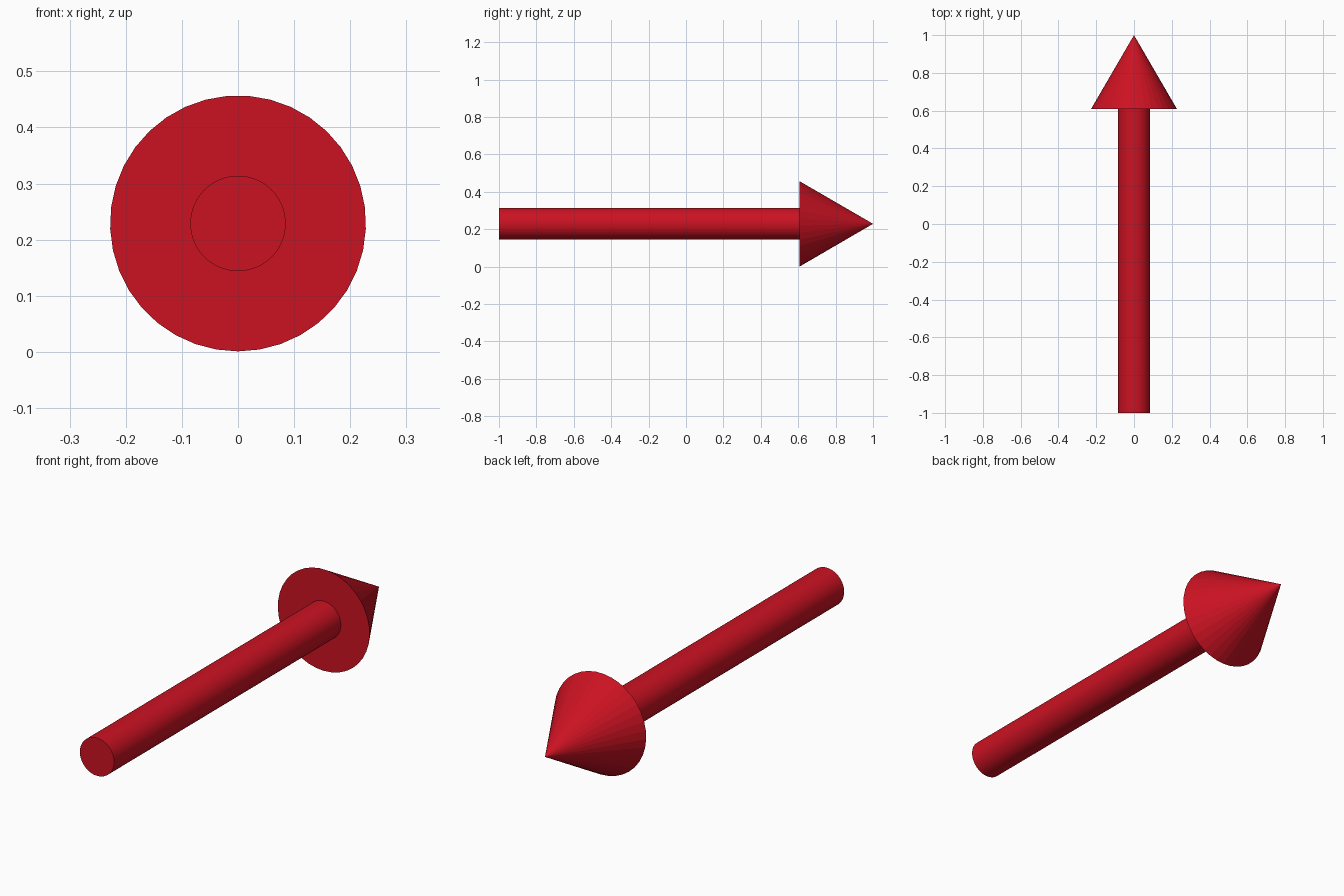
import bpy
from math import pi

if "Cube" in bpy.data.objects:
    bpy.data.objects.remove(bpy.data.objects["Cube"])

AXIS_Z = 0.229

red = bpy.data.materials.new("red")
red.diffuse_color = (0.60, 0.006, 0.016, 1)
red.use_nodes = True
red.node_tree.nodes["Principled BSDF"].inputs["Base Color"].default_value = red.diffuse_color


def add_part(name, sides, r_back, r_front, y0, y1, roll=0.0):
    """Round part along +y from y0 to y1."""
    bpy.ops.mesh.primitive_cone_add(
        vertices=sides, radius1=r_back, radius2=r_front, depth=y1 - y0,
        location=(0, (y0 + y1) / 2, AXIS_Z), rotation=(-pi / 2, roll, 0))
    ob = bpy.context.object
    ob.name = name
    ob.data.materials.append(red)
    return ob


# Smooth round shaft, ending at the base of the head
add_part("arrow_shaft", 64, 0.085, 0.085, -1.0, 0.608)
bpy.ops.object.shade_smooth_by_angle()

# Faceted pointed head, one corner at the bottom
add_part("arrow_head", 37, 0.228, 0.0, 0.608, 1.0)
